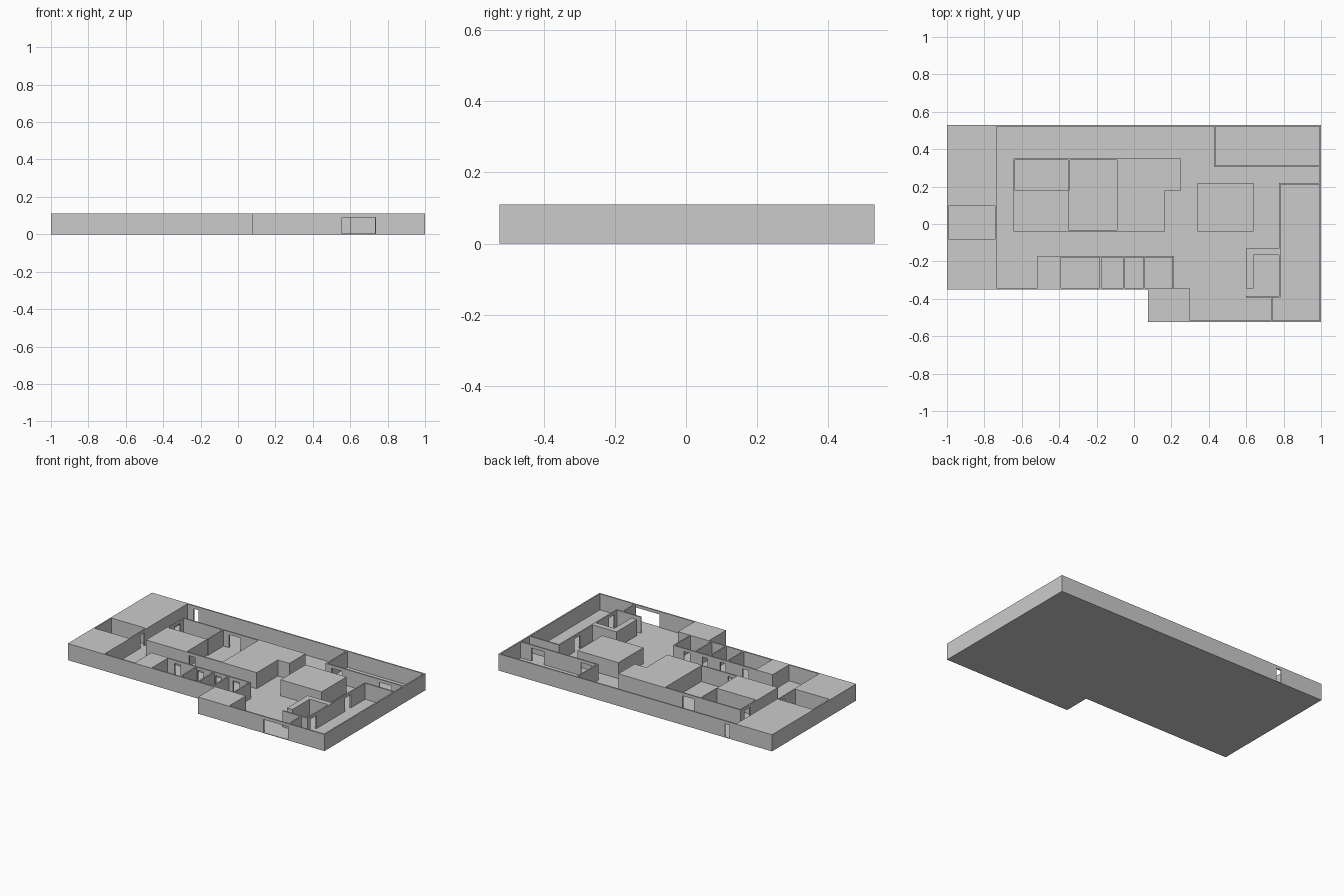
import bpy, bmesh
from mathutils import Vector

if "Cube" in bpy.data.objects:
    bpy.data.objects.remove(bpy.data.objects["Cube"])

F, H, DOOR = 0.004, 0.11, 0.09   # floor top, wall top, door head


def prism(name, pts, vec):
    """Extrude a closed planar outline along vec."""
    bm = bmesh.new()
    face = bm.faces.new([bm.verts.new(p) for p in pts])
    new = bmesh.ops.extrude_face_region(bm, geom=[face])["geom"]
    bmesh.ops.translate(bm, vec=Vector(vec),
                        verts=[g for g in new if isinstance(g, bmesh.types.BMVert)])
    bmesh.ops.recalc_face_normals(bm, faces=bm.faces)
    me = bpy.data.meshes.new(name)
    bm.to_mesh(me)
    bm.free()
    ob = bpy.data.objects.new(name, me)
    bpy.context.collection.objects.link(ob)
    return ob


def slab(name, outline, z0=F, z1=H):
    return prism(name, [(x, y, z0) for x, y in outline], (0, 0, z1 - z0))


def block(name, x0, x1, y0, y1):
    return slab(name, [(x0, y0), (x1, y0), (x1, y1), (x0, y1)])


def wall(name, axis, a, b, at, doors=(), t=0.009):
    """Straight wall along axis from a to b, its low side at 'at', doors notched out."""
    prof = [(a, F)]
    for d0, d1 in doors:
        prof += [(d0, F), (d0, DOOR), (d1, DOOR), (d1, F)]
    prof += [(b, F), (b, H), (a, H)]
    if axis == "x":
        return prism(name, [(u, at, z) for u, z in prof], (0, t, 0))
    return prism(name, [(at, u, z) for u, z in prof], (t, 0, 0))


# Floor plate
slab("floor", [(-1, -0.35), (0.075, -0.35), (0.075, -0.525), (1, -0.525),
               (1, 0.53), (-1, 0.53)], 0, F)

# Outer walls
wall("north_wall", "x", -0.735, 1, 0.521, [(-0.69, -0.655)])
wall("east_wall", "y", -0.516, 0.521, 0.991)
wall("south_wall", "x", 0.3, 1, -0.525, [(0.555, 0.735)])
wall("south_west_wall", "x", -0.735, 0.075, -0.35)
wall("west_wall", "y", -0.08, 0.095, -1)

# Solid masses
block("north_west_mass", -1, -0.735, 0.095, 0.53)
block("south_west_mass", -1, -0.735, -0.35, -0.08)
block("south_mass", 0.075, 0.3, -0.525, -0.345)
block("service_mass", -0.515, -0.39, -0.341, -0.17)
block("core_west_mass", -0.645, -0.35, -0.04, 0.18)
slab("core_east_mass", [(-0.09, -0.04), (0.165, -0.04), (0.165, 0.18),
                        (0.25, 0.18), (0.25, 0.35), (-0.09, 0.35)])
block("east_core_mass", 0.34, 0.64, -0.04, 0.22)
slab("reception_mass", [(0.6, -0.345), (0.64, -0.345), (0.64, -0.165), (0.775, -0.165),
                        (0.775, -0.13), (0.6, -0.13)])

# West recess doorway wall
wall("west_room_wall", "y", -0.08, 0.095, -0.744, [(0.03, 0.075)])

# Core rooms
wall("core_room_west_wall", "y", 0.18, 0.342, -0.645, [(0.25, 0.31)])
wall("core_divider", "y", 0.18, 0.342, -0.354)
wall("core_north_wall", "x", -0.645, -0.09, 0.341, [(-0.305, -0.22)])
wall("core_south_wall", "x", -0.35, -0.09, -0.04, [(-0.33, -0.285)])

# Row of small rooms along the south side
wall("small_room_front", "x", -0.39, 0.215, -0.179,
     [(-0.34, -0.295), (-0.17, -0.13), (-0.04, 0.0), (0.09, 0.135)])
for i, x in enumerate((-0.184, -0.056, 0.05, 0.206)):
    wall(f"small_room_divider_{i + 1}", "y", -0.341, -0.179, x)

# North-east room
wall("north_east_room_west", "y", 0.305, 0.521, 0.427)
wall("north_east_room_south", "x", 0.436, 0.991, 0.305, [(0.47, 0.55), (0.82, 0.91)])

# East room and entrance partitions
wall("east_room_north", "x", 0.775, 0.991, 0.21)
wall("east_room_west", "y", -0.391, 0.21, 0.774, [(-0.36, -0.3), (0.0, 0.06)])
wall("entrance_partition", "x", 0.6, 0.783, -0.394)
wall("entrance_side_wall", "y", -0.516, -0.394, 0.732)
